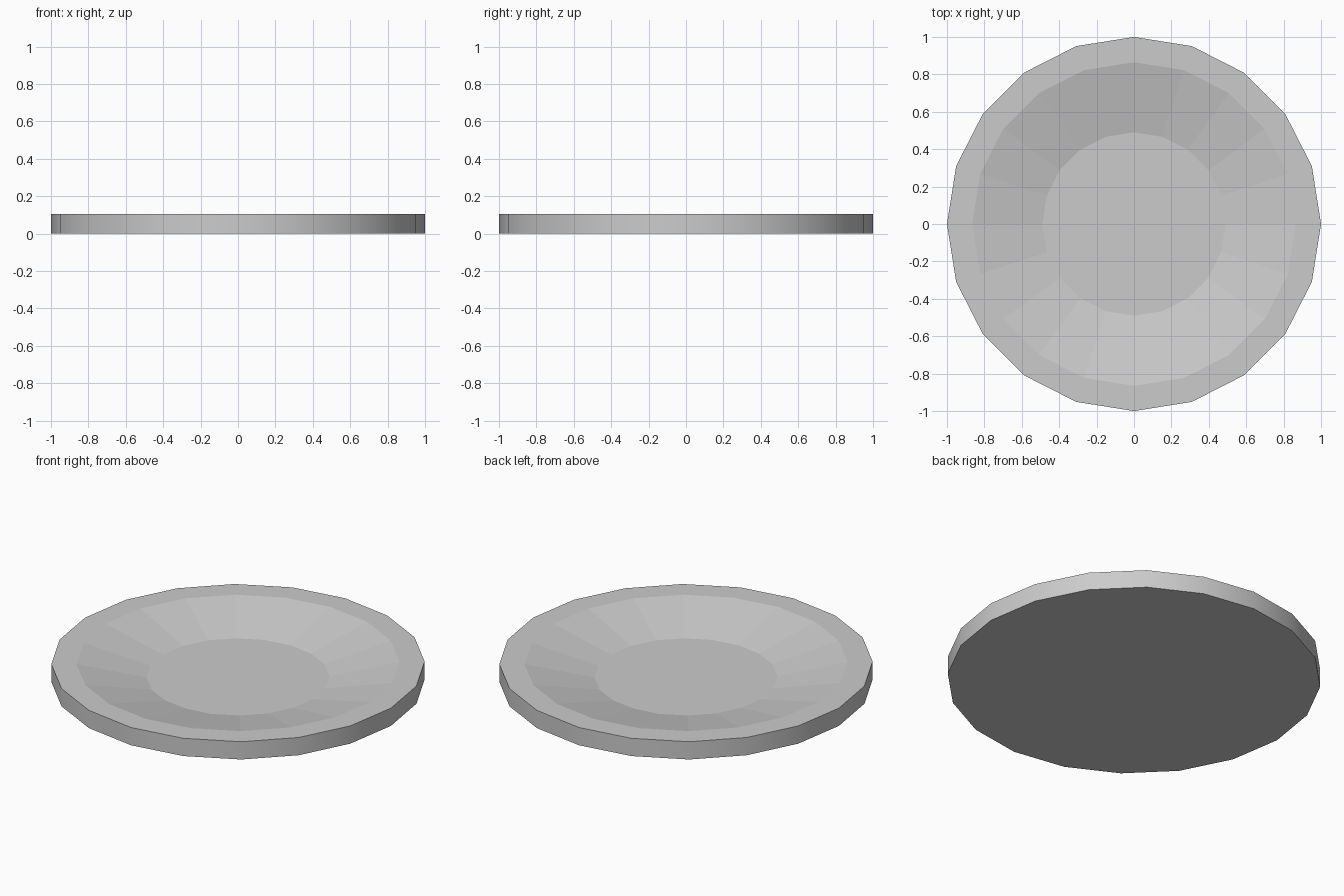
import bpy, bmesh
from math import cos, sin, tau

if "Cube" in bpy.data.objects:
    bpy.data.objects.remove(bpy.data.objects["Cube"])

SIDES = 20
# Profile (radius, height): base edge, outer rim, inner rim, sunken floor
PROFILE = [(1.0, 0.0), (1.0, 0.105), (0.865, 0.105), (0.49, 0.022)]

bm = bmesh.new()
rings = [[bm.verts.new((r * cos(tau * i / SIDES), r * sin(tau * i / SIDES), z))
          for i in range(SIDES)] for r, z in PROFILE]

# Underside and dish floor
bm.faces.new(list(reversed(rings[0])))
bm.faces.new(rings[-1])

# Outer wall (smooth), flat rim and sloping dish (faceted)
for k, (a, b) in enumerate(zip(rings, rings[1:])):
    for i in range(SIDES):
        j = (i + 1) % SIDES
        face = bm.faces.new((a[i], a[j], b[j], b[i]))
        face.smooth = (k == 0)

# Keep the rim and base edges crisp
for e in bm.edges:
    if len({f.smooth for f in e.link_faces}) > 1:
        e.smooth = False

mesh = bpy.data.meshes.new("plate")
bm.to_mesh(mesh)
bm.free()
plate = bpy.data.objects.new("plate", mesh)
bpy.context.collection.objects.link(plate)
